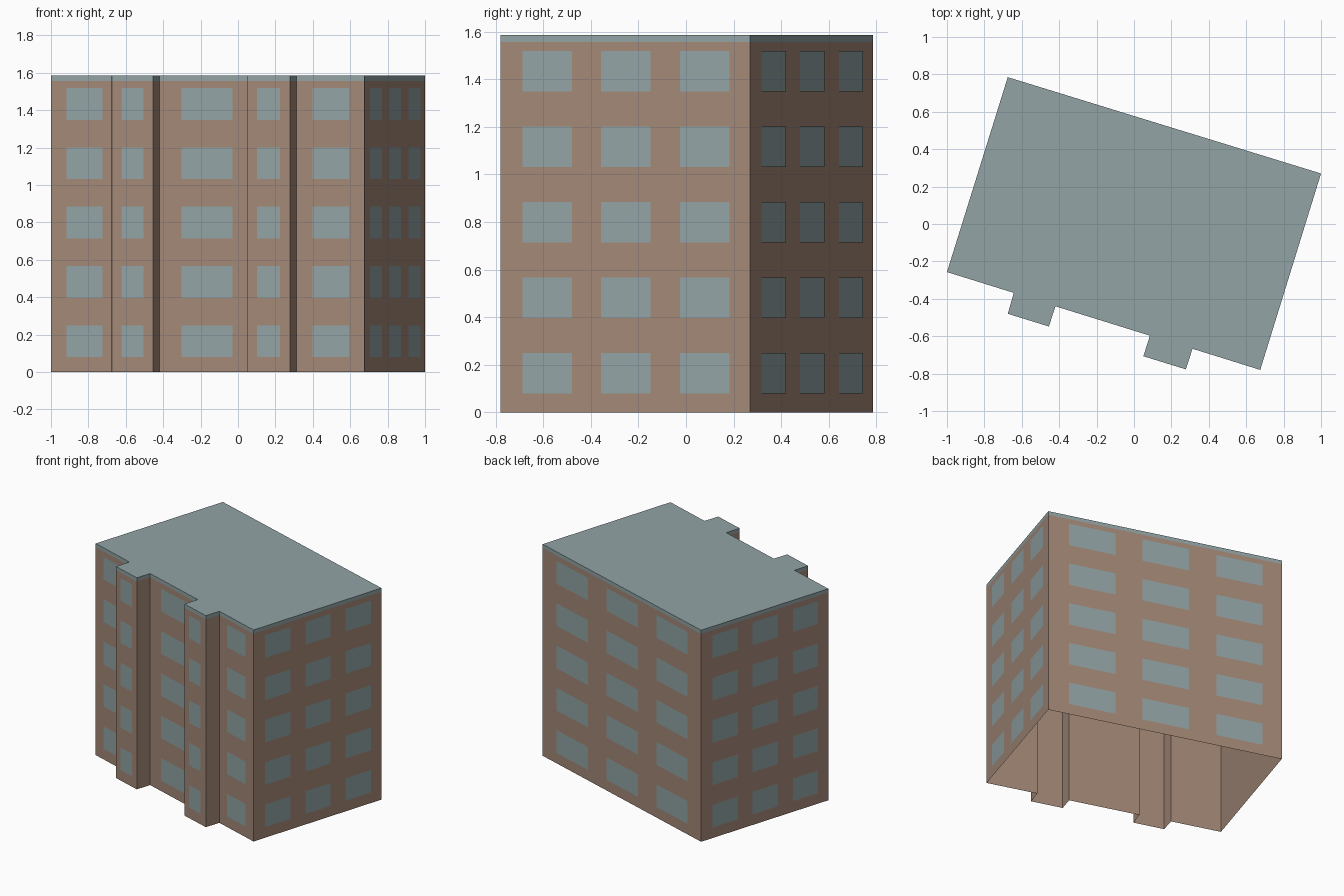
import bpy
import bmesh
from mathutils import Vector

cube = bpy.data.objects.get("Cube")
if cube:
    bpy.data.objects.remove(cube, do_unlink=True)

HEIGHT = 1.585
BAND = 1.557          # underside of the roof edge band
FLOORS = 5
STOREY = 0.317
SILL, WINDOW_HEIGHT = 0.08, 0.17
GAP = 0.002           # how far the panes stand off the wall


def material(name, colour):
    m = bpy.data.materials.new(name)
    m.use_nodes = True
    m.diffuse_color = (*colour, 1)
    m.node_tree.nodes["Principled BSDF"].inputs["Base Color"].default_value = (*colour, 1)
    return m


brick = material("brown_wall", (0.367, 0.246, 0.184))
grey = material("blue_grey", (0.287, 0.366, 0.378))


def build(name, faces, mat):
    """Make one object from a list of faces given as corner points."""
    bm = bmesh.new()
    for corners in faces:
        bm.faces.new([bm.verts.new(c) for c in corners])
    bmesh.ops.remove_doubles(bm, verts=bm.verts, dist=0.0001)
    mesh = bpy.data.meshes.new(name)
    bm.to_mesh(mesh)
    bm.free()
    mesh.materials.append(mat)
    obj = bpy.data.objects.new(name, mesh)
    bpy.context.collection.objects.link(obj)


def panel(a, b, low, high):
    return [(a.x, a.y, low), (b.x, b.y, low), (b.x, b.y, high), (a.x, a.y, high)]


# Footprint, counter-clockwise from the front right corner, with two bays
footprint = [Vector(p) for p in (
    (-1, -0.257), (-0.643, -0.368),
    (-0.675, -0.48), (-0.455, -0.548), (-0.42, -0.44),
    (0.085, -0.597), (0.05, -0.707), (0.277, -0.777), (0.313, -0.667),
    (0.675, -0.78), (1, 0.27), (-0.675, 0.785))]
walls = list(zip(footprint, footprint[1:] + footprint[:1]))

# Wall shell, open underneath, and the flat roof with its edge band
build("walls", [panel(a, b, 0, BAND) for a, b in walls], brick)
roof = [panel(a, b, BAND, HEIGHT) for a, b in walls]
roof.append([(p.x, p.y, HEIGHT) for p in footprint])
build("roof", roof, grey)

# Window panes: spans along each wall as fractions of its length
single = [(0.235, 0.775)]
triple = [(0.089 + 0.315 * i, 0.287 + 0.315 * i) for i in range(3)]
layout = {
    "front_right_windows": (0, single),
    "right_bay_windows": (2, single),
    "front_middle_windows": (4, single),
    "left_bay_windows": (6, single),
    "front_left_windows": (8, single),
    "left_side_windows": (9, triple),
    "back_windows": (10, triple),
    "right_side_windows": (11, triple),
}
for name, (index, spans) in layout.items():
    a, b = walls[index]
    along = b - a
    out = Vector((along.y, -along.x)).normalized() * GAP
    panes = []
    for floor in range(FLOORS):
        low = SILL + floor * STOREY
        for start, end in spans:
            panes.append(panel(a + along * start + out, a + along * end + out,
                               low, low + WINDOW_HEIGHT))
    build(name, panes, grey)
